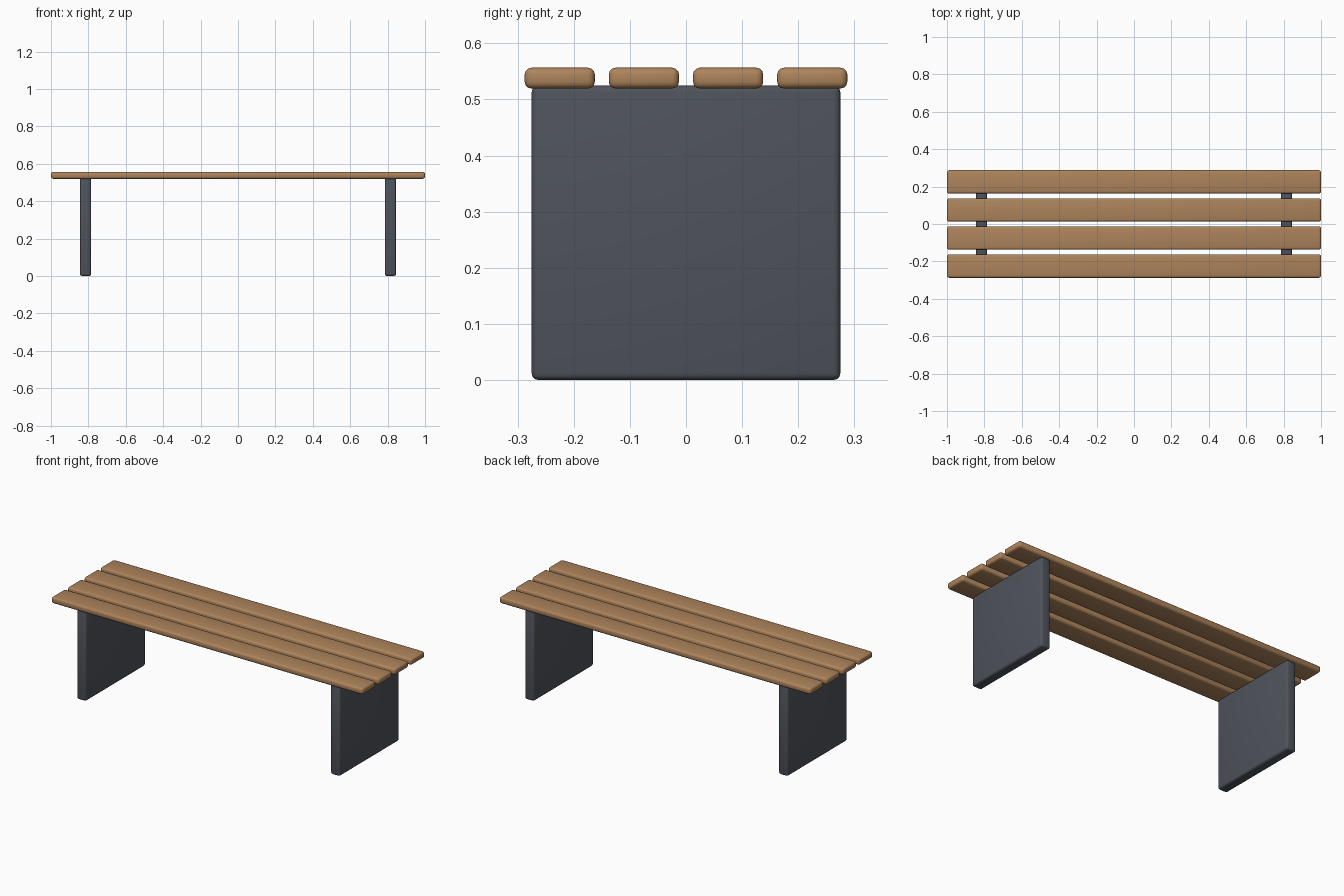
import bpy
import math

cube = bpy.data.objects.get("Cube")
if cube:
    bpy.data.objects.remove(cube, do_unlink=True)


def make_material(name, color):
    mat = bpy.data.materials.new(name)
    mat.use_nodes = True
    mat.diffuse_color = color
    mat.node_tree.nodes["Principled BSDF"].inputs["Base Color"].default_value = color
    return mat


def rounded_box(name, center, size, radius, mat):
    bpy.ops.mesh.primitive_cube_add(size=1, location=center)
    obj = bpy.context.object
    obj.name = name
    obj.scale = size
    bpy.ops.object.transform_apply(location=False, rotation=False, scale=True)
    bevel = obj.modifiers.new("Rounded edges", 'BEVEL')
    bevel.width = radius
    bevel.segments = 3
    bpy.ops.object.modifier_apply(modifier=bevel.name)
    obj.data.materials.append(mat)
    bpy.ops.object.shade_smooth_by_angle(angle=math.radians(35))
    return obj


wood = make_material("warm wood", (0.42, 0.23, 0.105, 1))
metal = make_material("dark slate metal", (0.078, 0.087, 0.105, 1))

# Seat slats, evenly spaced from front to back
SLAT_PITCH = 0.15
for i in range(4):
    y = (i - 1.5) * SLAT_PITCH
    rounded_box(f"seat_slat_{i + 1}", (0, y, 0.538), (2, 0.125, 0.037), 0.012, wood)

# Panel legs, set in from each end and let slightly into the slats
for side, sign in (("left", 1), ("right", -1)):
    rounded_box(f"{side}_panel_leg", (sign * 0.815, 0, 0.2625),
                (0.06, 0.55, 0.525), 0.012, metal)
